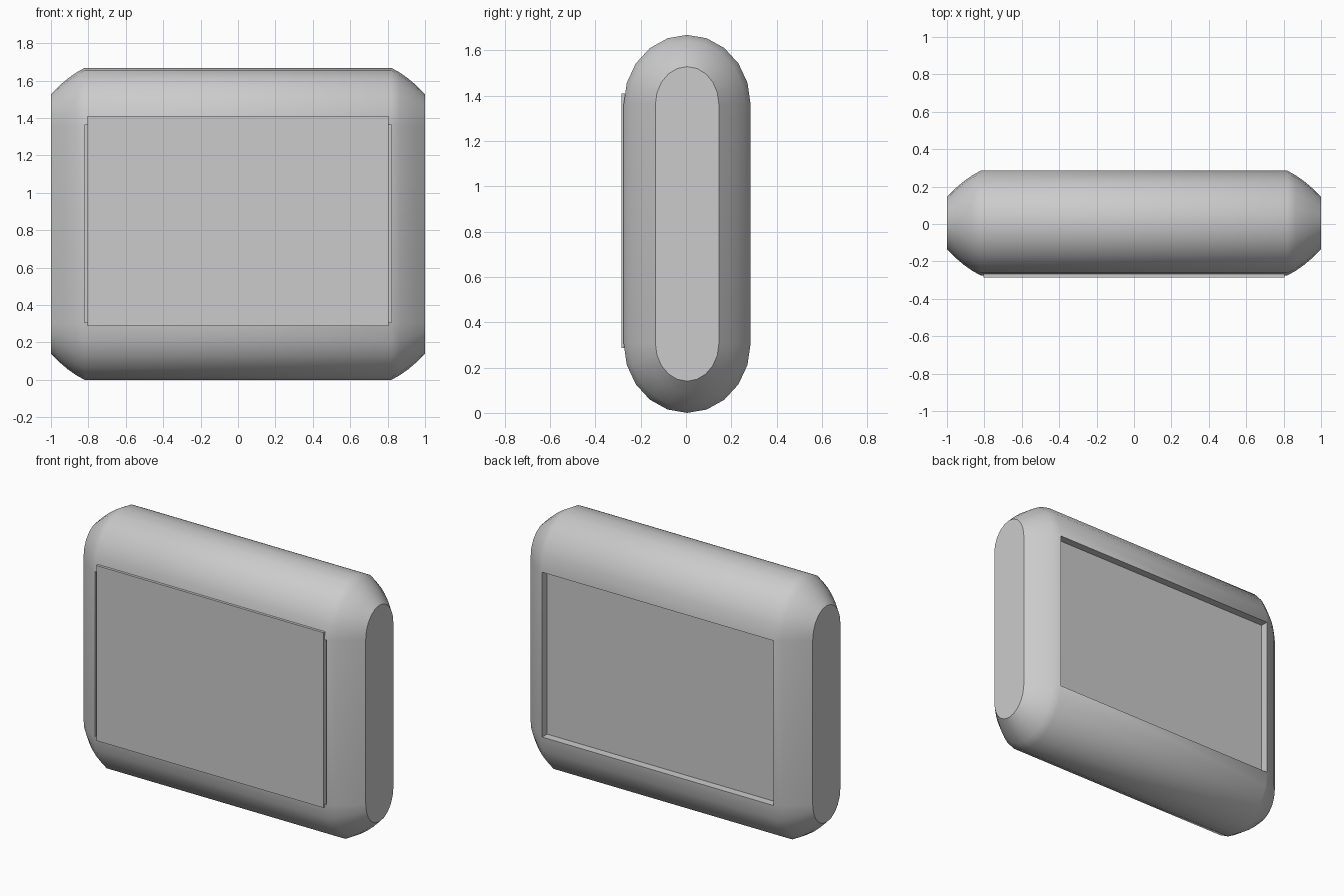
import bpy, bmesh, math

if "Cube" in bpy.data.objects:
    bpy.data.objects.remove(bpy.data.objects["Cube"])

CY, CZ, HALF = 0.005, 0.834, 0.528   # body centre and half of the straight side
RY, RZ, INSET = 0.28, 0.306, 0.14    # end radii of the profile, shrink at the tips
SEG = 10


def ring(bm, x, inset):
    """Stadium cross-section at x, shrunk by inset."""
    verts = []
    for end in (1, -1):
        for i in range(SEG + 1):
            a = math.pi * i / SEG
            y = CY + end * (RY - inset) * math.cos(a)
            z = CZ + end * (HALF + (RZ - inset) * math.sin(a))
            verts.append(bm.verts.new((x, y, z)))
    return verts


def finish(bm, name):
    bmesh.ops.recalc_face_normals(bm, faces=bm.faces[:])
    me = bpy.data.meshes.new(name)
    bm.to_mesh(me)
    bm.free()
    ob = bpy.data.objects.new(name, me)
    bpy.context.collection.objects.link(ob)
    return ob


# Casing: lofted stadium with rounded, truncated tips
bm = bmesh.new()
steps = [i / 4 for i in range(5)]
tip = [(0.82 + 0.18 * u, INSET * (0.62 * u + 0.38 * u * u)) for u in steps]
stations = [(-x, d) for x, d in reversed(tip)] + tip
rings = [ring(bm, x, d) for x, d in stations]
n = len(rings[0])
for a, b in zip(rings, rings[1:]):
    for i in range(n):
        j = (i + 1) % n
        bm.faces.new((a[i], a[j], b[j], b[i]))
bm.faces.new(rings[0])
bm.faces.new(rings[-1])
bmesh.ops.recalc_face_normals(bm, faces=bm.faces[:])

# Shallow recesses in the flat front and back
flats = [f for f in bm.faces if abs(f.normal.y) > 0.999
         and abs(f.calc_center_median().x) < 0.01]
for f in flats:
    s = 1 if f.normal.y > 0 else -1
    floor = bmesh.ops.extrude_discrete_faces(bm, faces=[f])["faces"][0]
    for v in floor.verts:
        v.co.y -= s * 0.05
casing = finish(bm, "casing")
bpy.context.view_layer.objects.active = casing
casing.select_set(True)
bpy.ops.object.shade_smooth_by_angle(angle=math.radians(29))

# Front panel: slab standing slightly proud of the front recess
bm = bmesh.new()
bmesh.ops.create_cube(bm, size=1)
for v in bm.verts:
    v.co.x *= 1.61
    v.co.y = -0.285 if v.co.y < 0 else -0.225
    v.co.z = 1.41 if v.co.z > 0 else 0.287
finish(bm, "front_panel")
